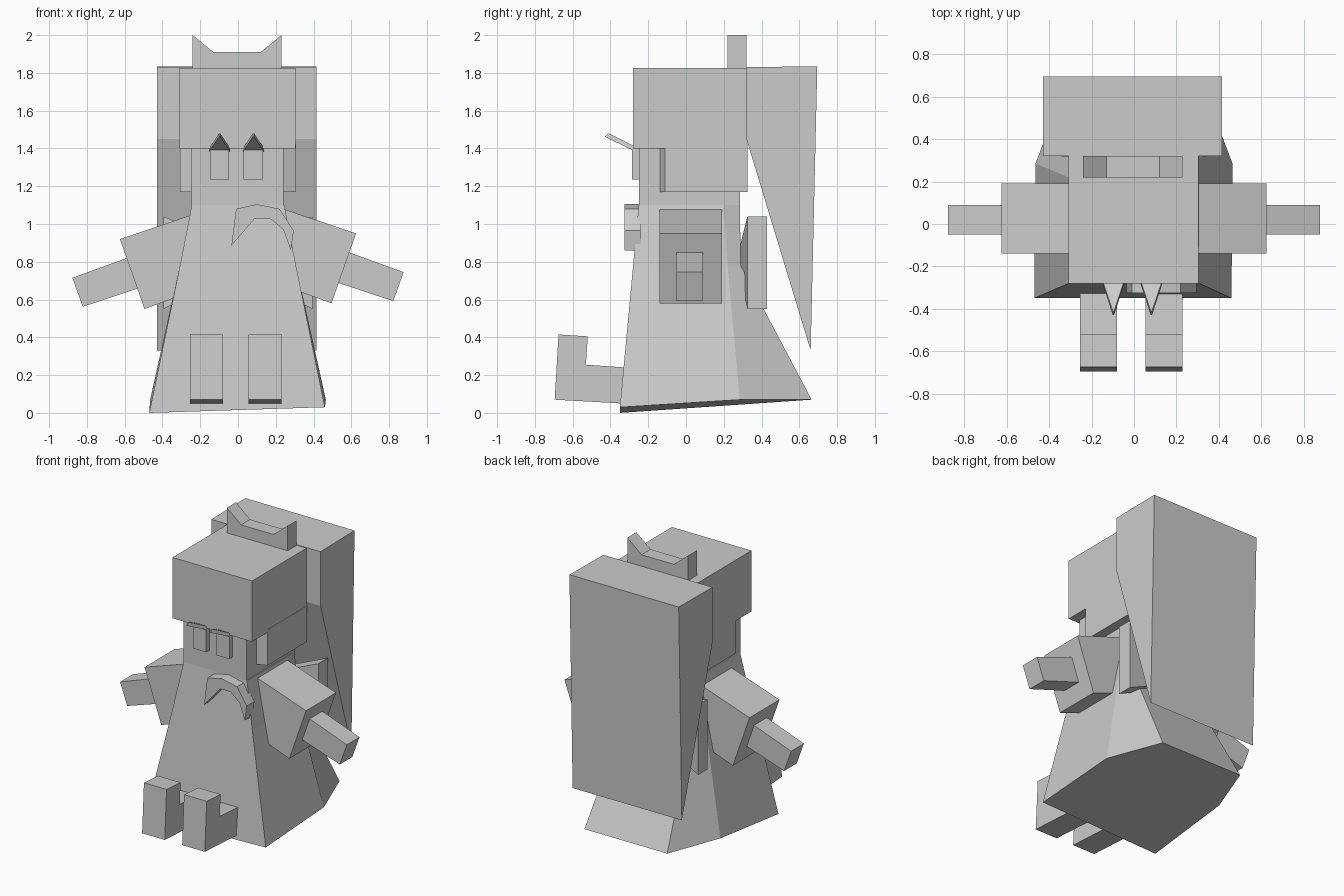
import bpy
import bmesh

if "Cube" in bpy.data.objects:
    bpy.data.objects.remove(bpy.data.objects["Cube"], do_unlink=True)

grey = bpy.data.materials.new("plain grey")
grey.use_nodes = True
grey.diffuse_color = (0.6, 0.6, 0.6, 1)
grey.node_tree.nodes["Principled BSDF"].inputs["Base Color"].default_value = (0.6, 0.6, 0.6, 1)


def loft(name, rings):
    """Join matching rings of points and cap both ends."""
    bm = bmesh.new()
    loops = [[bm.verts.new(p) for p in ring] for ring in rings]
    for a, b in zip(loops, loops[1:]):
        for i in range(len(a)):
            j = (i + 1) % len(a)
            bm.faces.new((a[i], a[j], b[j], b[i]))
    bm.faces.new(loops[0][::-1])
    bm.faces.new(loops[-1])
    bmesh.ops.recalc_face_normals(bm, faces=bm.faces)
    mesh = bpy.data.meshes.new(name)
    bm.to_mesh(mesh)
    bm.free()
    mesh.materials.append(grey)
    obj = bpy.data.objects.new(name, mesh)
    bpy.context.collection.objects.link(obj)
    return obj


def front_prism(name, profile, y0, y1):
    """Extrude an (x, z) outline along y."""
    return loft(name, [[(x, y, z) for x, z in profile] for y in (y0, y1)])


def side_prism(name, profile, x0, x1):
    """Extrude a (y, z) outline along x."""
    return loft(name, [[(x, y, z) for y, z in profile] for x in (x0, x1)])


def box(name, x0, x1, y0, y1, z0, z1):
    return front_prism(name, [(x0, z0), (x1, z0), (x1, z1), (x0, z1)], y0, y1)


# Dress: hexagonal rings, flaring into a tail at the back
def dress_ring(width, front, side, tail_w, tail, z):
    pts = [(-width, front), (width, front), (width, side),
           (tail_w, tail), (-tail_w, tail), (-width, side)]
    return [(x, y, z) for x, y in pts]


hem = dress_ring(0.465, -0.35, 0.285, 0.32, 0.665, 0.07)
hem[0] = (-0.47, -0.35, 0)
hem[1] = (0.46, -0.35, 0.03)
loft("dress", [hem,
               dress_ring(0.307, -0.28, 0.22, 0.25, 0.29, 0.78),
               dress_ring(0.245, -0.25, 0.2, 0.24, 0.285, 1.1)])

# Head and hair
box("head", -0.245, 0.24, -0.25, 0.285, 1.1, 1.6)
box("hair_cap", -0.31, 0.305, -0.28, 0.325, 1.4, 1.825)
for side, name in ((-1, "right"), (1, "left")):
    lock = [(0.235, -0.14), (0.307, -0.11), (0.307, 0.325), (0.235, 0.325)]
    loft(name + "_hair_side", [[(side * x, y, z) for x, y in lock] for z in (1.17, 1.42)])
box("hair_back", -0.25, 0.25, 0.27, 0.325, 1.17, 1.42)
side_prism("long_hair", [(0.32, 1.83), (0.695, 1.835), (0.66, 0.33), (0.32, 1.45)], -0.43, 0.415)

# Headband with two points
front_prism("headband", [(-0.24, 1.82), (-0.24, 2), (-0.13, 1.91), (0.12, 1.91),
                         (0.23, 2), (0.23, 1.82)], 0.22, 0.32)

# Eyes with pointed lashes
for x, name in ((-0.097, "right"), (0.082, "left")):
    box(name + "_eye", x - 0.052, x + 0.05, -0.285, -0.24, 1.235, 1.4)
    base = [(x - 0.055, -0.27, 1.385), (x + 0.055, -0.27, 1.385),
            (x + 0.05, -0.27, 1.41), (x - 0.05, -0.27, 1.41)]
    tip = [(x - 0.003, -0.43, 1.462), (x + 0.003, -0.43, 1.462),
           (x + 0.003, -0.41, 1.48), (x - 0.003, -0.41, 1.48)]
    loft(name + "_lash", [base, tip])

# Ribbon on the chest
front_prism("chest_ribbon", [(-0.035, 0.885), (-0.01, 1.08), (0.1, 1.105), (0.22, 1.08),
                             (0.295, 0.965), (0.28, 0.86), (0.24, 0.97), (0.17, 1.03),
                             (0.09, 1.03)], -0.325, -0.24)

# Sleeves and hands, the right arm hanging slightly lower
for side, drop, name in ((-1, 0.03, "right"), (1, 0, "left")):
    sleeve = [(0.24, 1.08), (0.625, 0.95), (0.495, 0.58), (0.14, 0.71)]
    hand = [(0.56, 0.86), (0.877, 0.745), (0.822, 0.592), (0.51, 0.695)]
    front_prism(name + "_sleeve", [(side * x, z - drop) for x, z in sleeve], -0.14, 0.19)
    front_prism(name + "_hand", [(side * x, z - drop) for x, z in hand], -0.05, 0.09)

# Bow on the back, narrowing to the middle
for side, name in ((-1, "right"), (1, "left")):
    rings = []
    for x, y, low, high in ((0.0, 0.285, 0.74, 0.88), (0.395, 0.325, 0.55, 1.04)):
        rings.append([(side * x, y, low), (side * x, y + 0.105, low),
                      (side * x, y + 0.105, high), (side * x, y, high)])
    loft(name + "_bow_loop", rings)

# Legs with upturned feet
leg = [(-0.695, 0.07), (-0.675, 0.415), (-0.52, 0.405), (-0.53, 0.255),
       (-0.25, 0.235), (-0.25, 0.045)]
side_prism("right_leg", leg, -0.255, -0.08)
side_prism("left_leg", leg, 0.055, 0.23)
